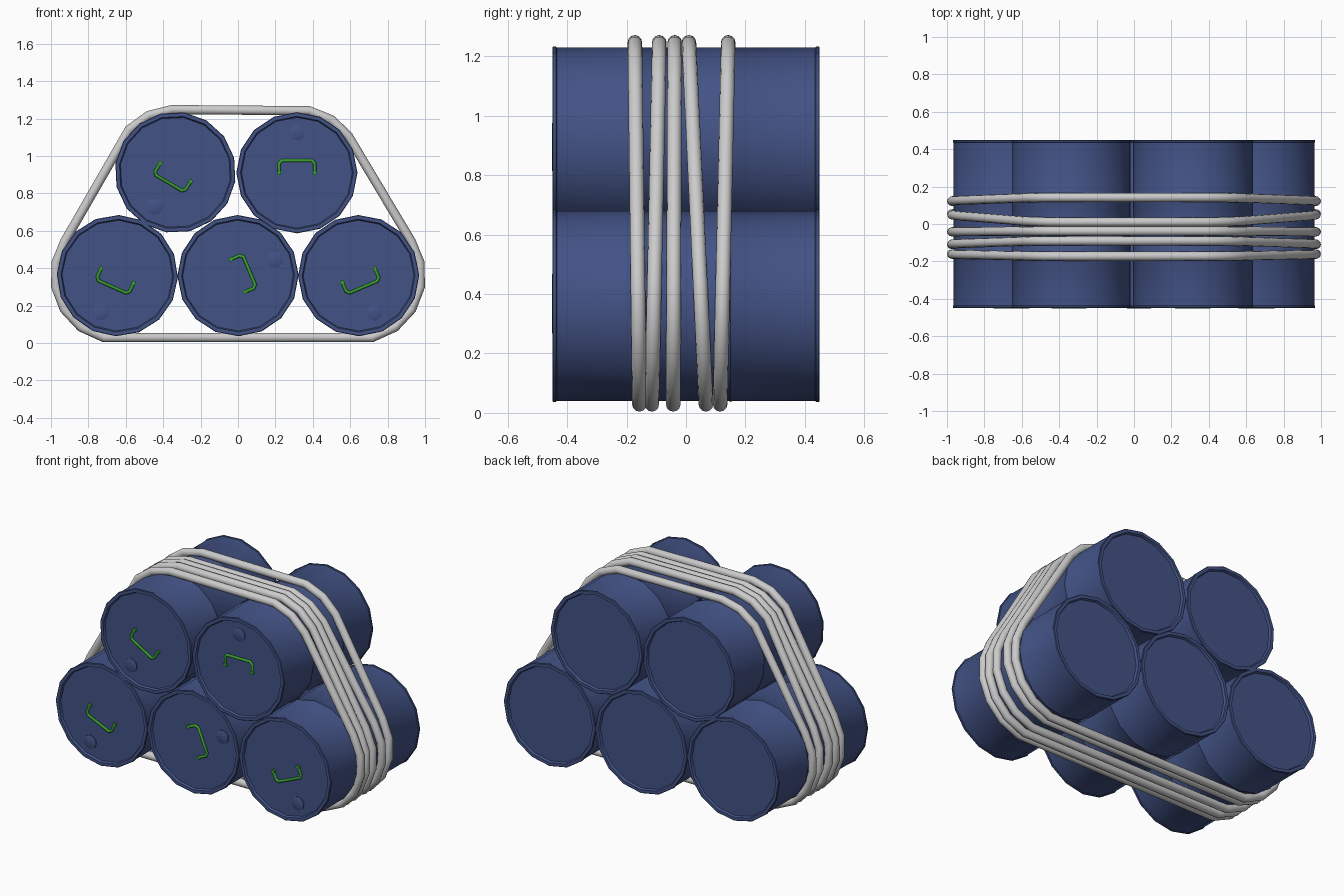
import bpy, bmesh
from math import sin, cos, pi, radians
from mathutils import Vector

if "Cube" in bpy.data.objects:
    bpy.data.objects.remove(bpy.data.objects["Cube"])


def material(name, rgb):
    m = bpy.data.materials.new(name)
    m.diffuse_color = (*rgb, 1)
    m.use_nodes = True
    m.node_tree.nodes["Principled BSDF"].inputs["Base Color"].default_value = m.diffuse_color
    return m


BLUE = material("blue_paint", (0.055, 0.085, 0.235))
GREEN = material("green_paint", (0.04, 0.36, 0.03))


def finish(bm, name, mat=None, angle=35):
    bmesh.ops.recalc_face_normals(bm, faces=bm.faces)
    me = bpy.data.meshes.new(name)
    bm.to_mesh(me)
    bm.free()
    ob = bpy.data.objects.new(name, me)
    bpy.context.collection.objects.link(ob)
    if mat:
        me.materials.append(mat)
    bpy.ops.object.select_all(action='DESELECT')
    ob.select_set(True)
    bpy.context.view_layer.objects.active = ob
    bpy.ops.object.shade_smooth_by_angle(angle=radians(angle))
    return ob


def lathe(name, profile, place, sides, mat):
    """Revolve (radius, y) points about the barrel axis."""
    bm = bmesh.new()
    rings = []
    for r, y in profile:
        rings.append([bm.verts.new(place(r * cos(2 * pi * i / sides), r * sin(2 * pi * i / sides), y))
                      for i in range(sides)])
    for a, b in zip(rings, rings[1:]):
        for i in range(sides):
            j = (i + 1) % sides
            bm.faces.new((a[i], a[j], b[j], b[i]))
    bm.faces.new(rings[0])
    bm.faces.new(rings[-1])
    return finish(bm, name, mat)


def tube(name, pts, radius, sides, closed, mat=None, angle=50):
    """Sweep a round section along points lying roughly in the xz plane."""
    bm = bmesh.new()
    n = len(pts)
    rings = []
    for k, p in enumerate(pts):
        prev = pts[k - 1] if closed or k else p
        nxt = pts[(k + 1) % n] if closed or k < n - 1 else p
        d1, d2 = (p - prev).normalized(), (nxt - p).normalized()
        t = (d1 + d2).normalized()
        mitre = 1 / max(0.5, t.dot(d2 if d2.length else d1))
        side = Vector((0, 1, 0))
        side = (side - t * side.dot(t)).normalized()
        up = t.cross(side)
        rings.append([bm.verts.new(p + radius * (side * cos(2 * pi * i / sides)
                                                 + up * mitre * sin(2 * pi * i / sides)))
                      for i in range(sides)])
    for k in range(n if closed else n - 1):
        a, b = rings[k], rings[(k + 1) % n]
        for i in range(sides):
            j = (i + 1) % sides
            bm.faces.new((a[i], a[j], b[j], b[i]))
    if not closed:
        bm.faces.new(rings[0])
        bm.faces.new(rings[-1])
    return finish(bm, name, mat, angle)


# Barrel profile: recessed lid, rolled rim, wall and a small rib, mirrored to the back
half = [(0.296, -0.436), (0.302, -0.45), (0.321, -0.45), (0.324, -0.447), (0.324, -0.438),
        (0.32, -0.435), (0.32, -0.156), (0.323, -0.15), (0.32, -0.144)]
profile = half + [(r, -y) for r, y in reversed(half)]
LID = -0.436


def barrel(label, cx, cz, degrees):
    c, s = cos(radians(degrees)), sin(radians(degrees))

    def place(u, v, y):
        return Vector((cx + u * c - v * s, y, cz + u * s + v * c))

    lathe(label + "_barrel", profile, place, 16, BLUE)
    # Filler plug on the lid
    lathe(label + "_plug", [(0.042, LID + 0.004), (0.042, LID - 0.005), (0.038, LID - 0.007)],
          lambda u, v, y: place(u, v + 0.215, y), 14, BLUE)
    # Handle with a foot at each end
    path = [(-0.095, 0), (-0.095, 0.05), (-0.08, 0.066), (0.08, 0.066), (0.095, 0.05), (0.095, 0)]
    tube(label + "_handle", [place(u, v, LID - 0.006) for u, v in path], 0.0085, 8, False, GREEN)
    for side, u in (("left", -0.095), ("right", 0.095)):
        lathe(f"{label}_handle_foot_{side}", [(0.012, LID + 0.003), (0.012, LID - 0.014)],
              lambda a, b, y: place(u + a, b, y), 8, GREEN)


barrel("bottom_left", -0.645, 0.36, 156)
barrel("bottom_middle", 0.0, 0.36, -67)
barrel("bottom_right", 0.645, 0.36, 203)
barrel("top_left", -0.335, 0.912, 149)
barrel("top_right", 0.315, 0.91, 0)

# Ropes: closed loops around the stack, each leaning from its bottom y to its top y
corners = [(0.64, 0.36, 0.34, (-77, -54, -32, -10, 12, 33)),
           (0.315, 0.91, 0.338, (36, 57, 79)),
           (-0.335, 0.91, 0.338, (93, 115, 137)),
           (-0.64, 0.36, 0.34, (147, 168, 190, 212, 234, 257))]
loop = [(x + r * cos(radians(a)), z + r * sin(radians(a)))
        for x, z, r, angles in corners for a in angles]
leans = [(-0.157, -0.172), (-0.115, -0.09), (-0.043, -0.038), (0.067, 0.01), (0.115, 0.142)]
for k, (low, high) in enumerate(leans):
    pts = [Vector((x, low + (high - low) * (z - 0.03) / 1.215, z)) for x, z in loop]
    tube(f"rope_{k + 1}", pts, 0.0245, 12, True)
